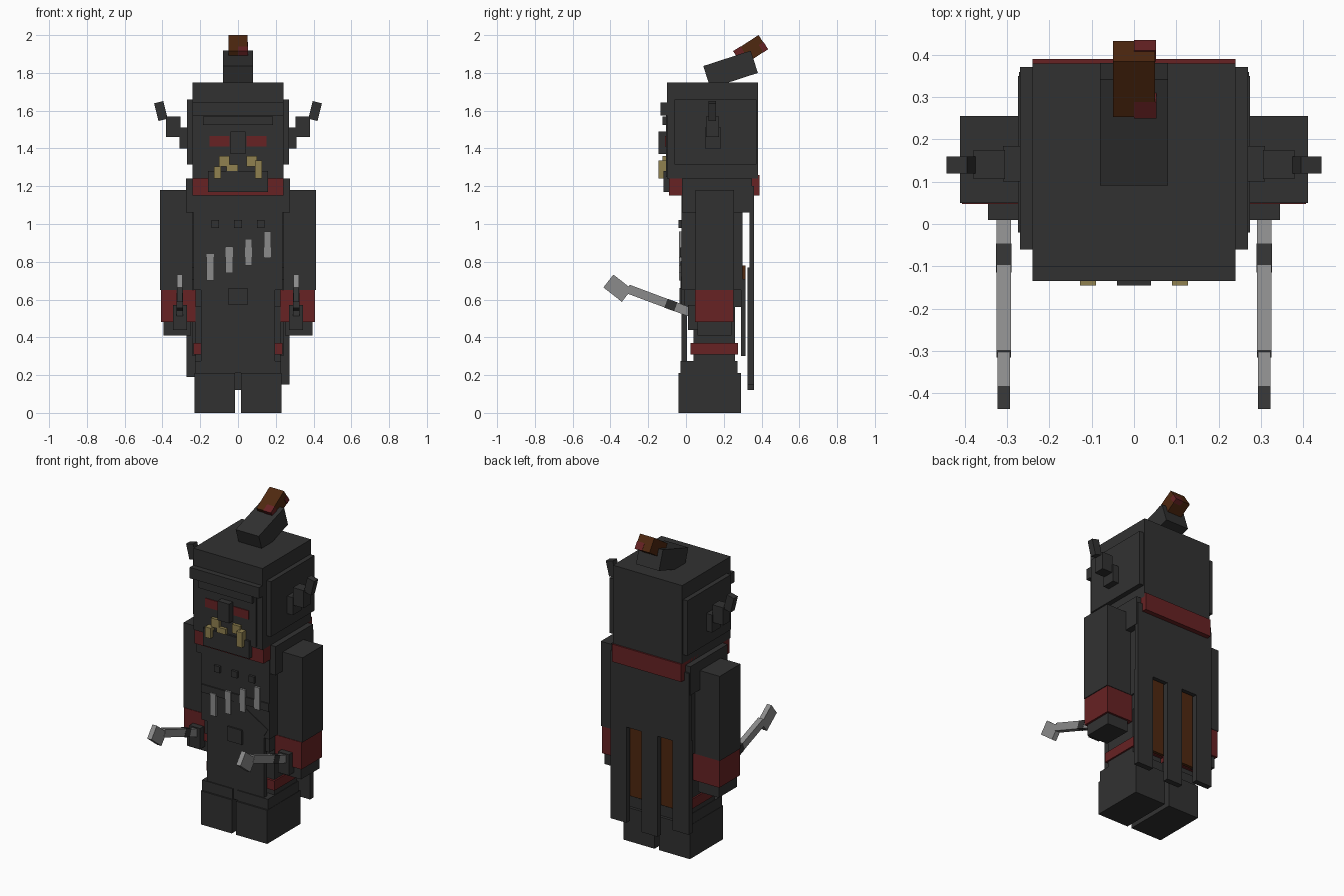
import bpy, math
from mathutils import Matrix, Vector


def mat(name, rgb):
    m = bpy.data.materials.new(name)
    m.diffuse_color = (*rgb, 1)
    return m


DARK = mat("charcoal", (0.031, 0.031, 0.031))
RED = mat("dark_red", (0.135, 0.016, 0.017))
STEEL = mat("steel_grey", (0.26, 0.26, 0.26))
TAN = mat("tusk_tan", (0.28, 0.22, 0.08))
BROWN = mat("brown", (0.078, 0.021, 0.005))

FACES = [(0, 2, 3, 1), (4, 5, 7, 6), (0, 1, 5, 4), (2, 6, 7, 3), (0, 4, 6, 2), (1, 3, 7, 5)]


def box(name, m, x, y, z, rot=None, at=(0, 0, 0)):
    """Box from x, y, z ranges; optionally rotated (axis, degrees) then moved to a point."""
    M = Matrix.Translation(at)
    if rot:
        M = M @ Matrix.Rotation(math.radians(rot[1]), 4, rot[0])
    verts = [M @ Vector((a, b, c)) for a in x for b in y for c in z]
    me = bpy.data.meshes.new(name)
    me.from_pydata(verts, [], FACES)
    me.materials.append(m)
    ob = bpy.data.objects.new(name, me)
    bpy.context.collection.objects.link(ob)
    return ob


def pair(name, m, x, y, z, rot=None, at=(0, 0, 0)):
    """Box on the +x side and its mirror image."""
    box("right_" + name, m, x, y, z, rot, at)
    if rot and rot[0] == 'Y':
        rot = ('Y', -rot[1])
    box("left_" + name, m, (-x[1], -x[0]), y, z, rot, (-at[0], at[1], at[2]))


# Head and face
box("head", DARK, (-.24, .24), (-.10, .38), (1.24, 1.75))
pair("head_side_plate", DARK, (.235, .27), (-.06, .372), (1.315, 1.66))
box("face_plate", DARK, (-.2, .2), (-.106, -.09), (1.25, 1.58))
box("headband", DARK, (-.24, .24), (-.135, -.09), (1.575, 1.643))
box("brow", DARK, (-.185, .185), (-.125, -.09), (1.525, 1.57))
box("nose", DARK, (-.04, .04), (-.145, -.09), (1.37, 1.49))
box("jaw", DARK, (-.16, .16), (-.118, -.05), (1.17, 1.28))
pair("eye", RED, (.045, .15), (-.111, -.10), (1.41, 1.465))

# Tusks
box("tusk_outer_left", TAN, (-.128, -.09), (-.145, -.1), (1.24, 1.305))
box("tusk_outer_right", TAN, (.09, .128), (-.145, -.1), (1.24, 1.335))
pair("tusk_inner", TAN, (.045, .1), (-.125, -.1), (1.305, 1.36))
box("tusk_stub", TAN, (-.06, 0), (-.125, -.1), (1.28, 1.315))

# Stepped side horns
pair("horn_base", DARK, (.26, .31), (.1, .185), (1.4, 1.51))
pair("horn_middle", DARK, (.305, .38), (.107, .175), (1.46, 1.57))
pair("horn_tip", DARK, (-.025, .025), (-.02, .02), (-.048, .048), ('Y', 14), (.408, .14, 1.598))

# Tilted topknot with coloured tail
box("topknot", DARK, (-.08, .08), (-.132, .132), (-.062, .062), ('X', 18), (0, .236, 1.818))
TAIL = dict(rot=('X', 33), at=(0, .343, 1.92))
box("topknot_tail", BROWN, (-.05, .05), (-.078, .078), (-.045, .045), **TAIL)
box("tail_tie", RED, (0, .053), (-.081, -.035), (-.047, .047), **TAIL)
box("tail_end_patch", RED, (0, .052), (.05, .08), (-.046, .0), **TAIL)

# Torso
box("collar", RED, (-.24, .24), (-.09, .39), (1.15, 1.26))
box("shoulders", DARK, (-.275, .275), (-.02, .35), (1.06, 1.24))
box("chest", DARK, (-.235, .235), (-.025, .30), (.65, 1.2))
box("chest_strap", DARK, (-.235, .235), (-.032, .0), (.825, .875))
box("diagonal_sash", DARK, (-.13, .13), (-.004, .01), (-.03, .03), ('Y', 31), (.10, -.025, .75))
for i in range(3):
    c = (i - 1) * .12
    box(f"chest_stud_{i + 1}", DARK, (c - .02, c + .02), (-.04, 0), (.98, 1.02))
for i in range(4):
    c, z = -.147 + i * .101, .70 + i * .04
    box(f"chest_bar_{i + 1}", STEEL, (c - .019, c + .019), (-.038, 0), (z, z + .14))

# Hips, apron and belt
box("hips", DARK, (-.225, .225), (-.01, .31), (.56, .67))
box("front_apron", DARK, (-.197, .197), (-.024, .005), (.21, .66))
box("buckle", DARK, (-.05, .05), (-.035, 0), (.57, .66))

# Legs and boots
pair("leg", DARK, (.018, .225), (.04, .26), (.2, .6))
pair("knee_strap", RED, (.015, .235), (.025, .275), (.31, .37))
pair("boot_cuff", DARK, (.016, .228), (-.03, .272), (.2, .275))
pair("boot", DARK, (.015, .23), (-.04, .29), (0, .21))

# Cape with hanging strips
box("cape", DARK, (-.272, .272), (.335, .36), (.75, 1.2))
box("cape_centre_strip", DARK, (-.055, .055), (.325, .36), (.12, .77))
box("cape_right_strip", DARK, (.16, .272), (.325, .36), (.15, .77))
box("cape_left_strip", DARK, (-.272, -.16), (.325, .36), (.19, .77))
pair("cape_lining", BROWN, (.04, .175), (.295, .315), (.30, .78))
pair("side_flap", DARK, (.175, .24), (.29, .315), (.30, .71))

# Arms
pair("arm", DARK, (.24, .412), (.05, .255), (.65, 1.18))
pair("wrist_cuff", RED, (.225, .407), (.047, .252), (.48, .65))
pair("hand", DARK, (.25, .395), (.06, .24), (.41, .5))
pair("fist", DARK, (.27, .345), (.01, .1), (.44, .57))

# Hand weapons: handle along local -y, tilted upward to the front
GRIP = dict(rot=('X', -20.5), at=(.308, .03, .53))
pair("weapon_grip", STEEL, (-.017, .017), (-.09, .02), (-.024, .024), **GRIP)
pair("weapon_band", DARK, (-.018, .018), (-.145, -.09), (-.025, .025), **GRIP)
pair("weapon_shaft", STEEL, (-.017, .017), (-.36, -.145), (-.024, .024), **GRIP)
pair("weapon_head", STEEL, (-.015, .015), (-.062, .062), (-.043, .043), ('X', -38), (.308, -.362, .66))
